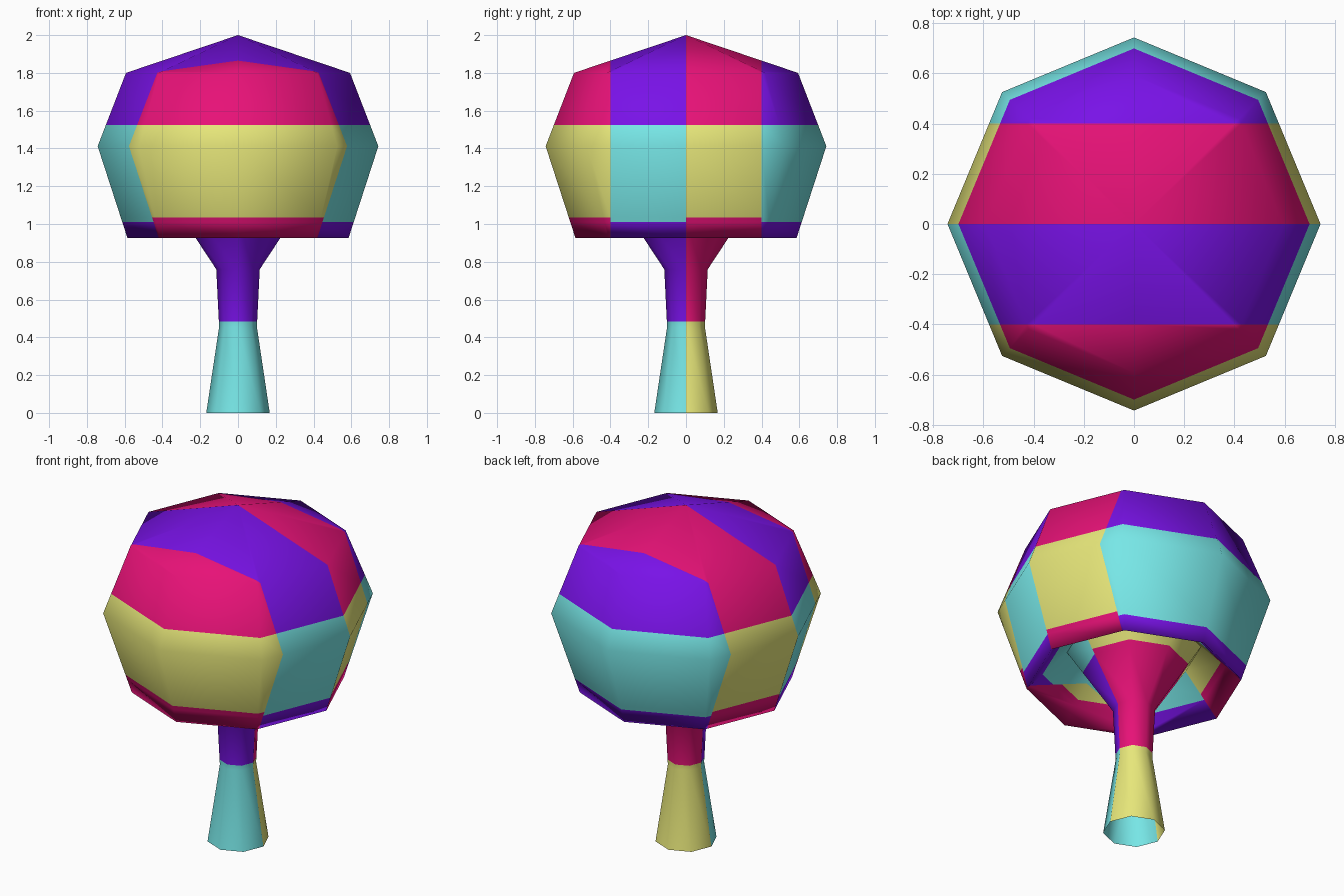
import bpy, bmesh, math

if "Cube" in bpy.data.objects:
    bpy.data.objects.remove(bpy.data.objects["Cube"])

SIDES = 8
COLOURS = {
    "violet": (0.19, 0.006, 0.80),
    "pink": (0.82, 0.006, 0.19),
    "aqua": (0.19, 0.82, 0.82),
    "khaki_yellow": (0.82, 0.82, 0.20),
}
MATS = []
for name, rgb in COLOURS.items():
    m = bpy.data.materials.new(name)
    m.diffuse_color = (*rgb, 1.0)
    m.use_nodes = True
    m.node_tree.nodes["Principled BSDF"].inputs["Base Color"].default_value = m.diffuse_color
    MATS.append(m)


def check_colour(c):
    """Chequer rule: columns 0.4 wide in y, bands in z."""
    odd = math.floor(c.y / 0.4) % 2 == 0          # pink / yellow columns
    middle = 1.035 if odd else 1.01
    warm_band = 0.485 < c.z < middle or c.z > 1.525
    if warm_band:
        return 1 if odd else 0
    return 3 if odd else 2


def lathe(name, profile):
    """Spin a (radius, z) profile, listed top-outside first, into 8 sides."""
    bm = bmesh.new()
    rings = []
    for r, z in profile:
        rings.append([bm.verts.new((r * math.cos(2 * math.pi * i / SIDES),
                                    r * math.sin(2 * math.pi * i / SIDES), z))
                      for i in range(SIDES)])
    for a, b in zip(rings, rings[1:]):
        for i in range(SIDES):
            j = (i + 1) % SIDES
            bm.faces.new((a[i], b[i], b[j], a[j]))
    bmesh.ops.remove_doubles(bm, verts=bm.verts, dist=0.0001)
    # cut along the chequer borders
    cuts = [((0, y, 0), (0, 1, 0)) for y in (-0.4, 0, 0.4)]
    cuts += [((0, 0, z), (0, 0, 1)) for z in (0.485, 1.01, 1.035, 1.525)]
    for co, no in cuts:
        bmesh.ops.bisect_plane(bm, geom=bm.verts[:] + bm.edges[:] + bm.faces[:],
                               dist=0.0001, plane_co=co, plane_no=no)
    for f in bm.faces:
        f.smooth = True
        f.material_index = check_colour(f.calc_center_median())
    me = bpy.data.meshes.new(name)
    bm.to_mesh(me)
    bm.free()
    for m in MATS:
        me.materials.append(m)
    ob = bpy.data.objects.new(name, me)
    bpy.context.collection.objects.link(ob)
    return ob


# Rounded crown with its hollow underside
lathe("canopy", [(0, 2.0), (0.593, 1.80), (0.743, 1.412),
                 (0.585, 0.925), (0.365, 1.14)])

# Flared trunk, open at the bottom
lathe("trunk", [(0.365, 1.14), (0.115, 0.76), (0.10, 0.455), (0.168, 0)])
